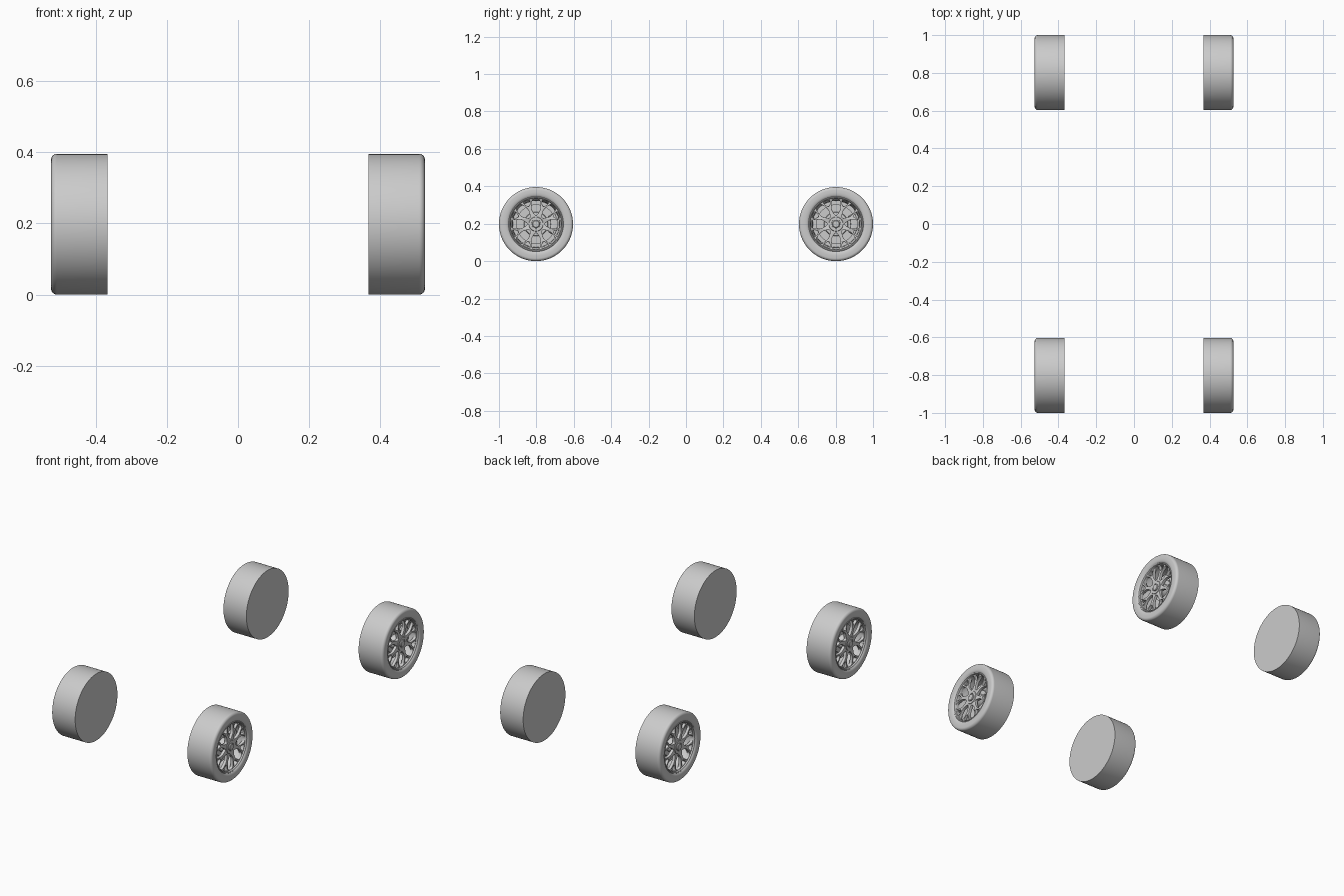
import bpy, bmesh, math
from mathutils import Matrix

if "Cube" in bpy.data.objects:
    bpy.data.objects.remove(bpy.data.objects["Cube"])

# Wheel layout: local +z is the outward axle direction, local x -> world y, local y -> world z
R, WHEEL_Y, INNER_X = 0.198, 0.802, 0.368
SPOKES = 8


def polar(r, deg):
    a = math.radians(deg)
    return (r * math.cos(a), r * math.sin(a))


def lathe(name, profile, closed=False, seg=64):
    """Spin (radius, axial) points about the axle."""
    bm = bmesh.new()
    vs = [bm.verts.new((r, 0, a)) for r, a in profile]
    pairs = list(zip(vs, vs[1:])) + ([(vs[-1], vs[0])] if closed else [])
    edges = [bm.edges.new(p) for p in pairs]
    bmesh.ops.spin(bm, geom=vs + edges, cent=(0, 0, 0), axis=(0, 0, 1),
                   angle=math.tau, steps=seg)
    bmesh.ops.remove_doubles(bm, verts=bm.verts, dist=1e-5)
    bmesh.ops.recalc_face_normals(bm, faces=bm.faces)
    me = bpy.data.meshes.new(name)
    bm.to_mesh(me)
    bm.free()
    return me


def rounded(pts, times=3):
    """Corner cutting for soft hole outlines."""
    for _ in range(times):
        out = []
        for p, q in zip(pts, pts[1:] + pts[:1]):
            for t in (0.2, 0.8):
                out.append((p[0] + (q[0] - p[0]) * t, p[1] + (q[1] - p[1]) * t))
        pts = out
    return pts


def plate(name, loops, z, half, bevel):
    """Flat bevelled plate; the loops after the first are holes."""
    cu = bpy.data.curves.new(name, 'CURVE')
    cu.dimensions, cu.fill_mode = '2D', 'BOTH'
    cu.extrude, cu.bevel_depth, cu.offset = half - bevel, bevel, -bevel
    cu.bevel_resolution = 1
    for pts in loops:
        sp = cu.splines.new('POLY')
        sp.points.add(len(pts) - 1)
        for p, (x, y) in zip(sp.points, pts):
            p.co = (x, y, 0, 1)
        sp.use_cyclic_u = True
    ob = bpy.data.objects.new(name, cu)
    bpy.context.collection.objects.link(ob)
    dg = bpy.context.evaluated_depsgraph_get()
    me = bpy.data.meshes.new_from_object(ob.evaluated_get(dg))
    bpy.data.objects.remove(ob)
    bm = bmesh.new()
    bm.from_mesh(me)
    bmesh.ops.remove_doubles(bm, verts=bm.verts, dist=1e-5)
    bmesh.ops.recalc_face_normals(bm, faces=bm.faces)
    bm.to_mesh(me)
    bm.free()
    me.transform(Matrix.Translation((0, 0, z)))
    return me


# Tire: closed flat back, rounded outer shoulder
shoulder = [(0.182 + 0.016 * math.cos(t), 0.142 + 0.016 * math.sin(t))
            for t in [math.pi / 2 * i / 8 for i in range(9)]]
tire = lathe("tire", [(0, 0), (R, 0)] + shoulder +
             [(0.170, 0.159), (0.158, 0.158), (0.149, 0.155), (0.146, 0.151),
              (0.146, 0.03), (0, 0.03)], seg=80)

# Rim: lip and stepped barrel
rim = lathe("rim", [(0.147, 0.152), (0.144, 0.155), (0.140, 0.153), (0.137, 0.146),
                    (0.136, 0.125), (0.132, 0.105), (0.126, 0.09), (0.124, 0.035),
                    (0.147, 0.035)], closed=True)

# Spoke plate: kite holes between stems and triangle holes in each fork
loops = [[polar(0.140, 360 * i / 64) for i in range(64)]]
for k in range(SPOKES):
    c = 360 / SPOKES * k
    loops.append(rounded([polar(r, c + d) for r, d in
                 [(0.048, -6), (0.085, -18), (0.132, -9.5), (0.136, 0), (0.132, 9.5),
                  (0.085, 18), (0.048, 6)]]))
    f = c + 180 / SPOKES
    loops.append(rounded([polar(r, f + d) for r, d in
                 [(0.095, 0), (0.132, -9.5), (0.135, 0), (0.132, 9.5)]]))
spokes = plate("spokes", loops, 0.136, 0.009, 0.002)

# Hub with centre cap
hub = lathe("hub", [(0, 0.03), (0.036, 0.03), (0.040, 0.143), (0.037, 0.148),
                    (0.025, 0.148), (0.024, 0.142), (0.021, 0.142), (0.020, 0.150),
                    (0.017, 0.153), (0, 0.153)], seg=48)

# Brake disc and caliper
disc = lathe("brake_disc", [(0.03, 0.07), (0.105, 0.07), (0.105, 0.082), (0.065, 0.082),
                            (0.062, 0.09), (0.03, 0.09)], closed=True)
arc = [polar(0.116, d) for d in range(-32, 33, 8)] + [polar(0.078, d) for d in range(32, -33, -8)]
caliper = plate("brake_caliper", [arc], 0.085, 0.025, 0.004)

# Place all parts at the four corners, mirrored for the left side
to_world = Matrix(((0, 0, 1, 0), (1, 0, 0, 0), (0, 1, 0, 0), (0, 0, 0, 1)))
for side, sx in (("right", 1), ("left", -1)):
    for end, sy in (("front", -1), ("rear", 1)):
        place = Matrix.Scale(sx, 4, (1, 0, 0)) @ \
            Matrix.Translation((INNER_X, sy * WHEEL_Y, R)) @ to_world
        for src in (tire, rim, spokes, hub, disc, caliper):
            me = src.copy()
            me.transform(place)
            if sx < 0:
                me.flip_normals()
            me.shade_smooth()
            me.set_sharp_from_angle(angle=math.radians(35))
            ob = bpy.data.objects.new(f"{end}_{side}_{src.name}", me)
            bpy.context.collection.objects.link(ob)
